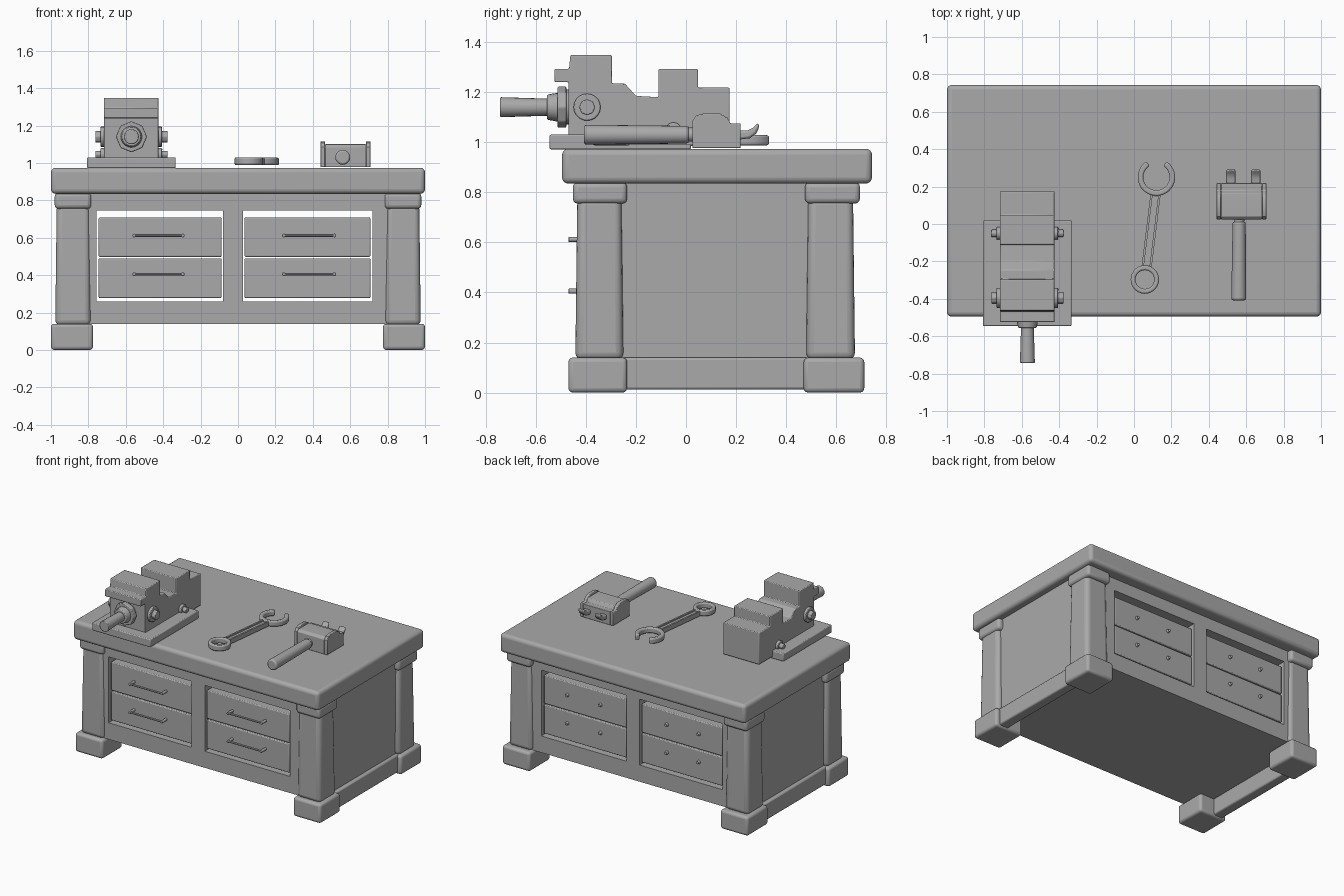
import bpy, bmesh, math
from mathutils import Vector, Matrix

if "Cube" in bpy.data.objects:
    bpy.data.objects.remove(bpy.data.objects["Cube"])

grey = bpy.data.materials.new("workshop grey")
grey.diffuse_color = (0.4, 0.4, 0.4, 1)
grey.use_nodes = True
grey.node_tree.nodes["Principled BSDF"].inputs["Base Color"].default_value = grey.diffuse_color


def finish(name, bm, bevel=0.0, segments=2):
    bmesh.ops.recalc_face_normals(bm, faces=bm.faces)
    mesh = bpy.data.meshes.new(name)
    bm.to_mesh(mesh)
    bm.free()
    mesh.materials.append(grey)
    ob = bpy.data.objects.new(name, mesh)
    bpy.context.collection.objects.link(ob)
    if bevel:
        mod = ob.modifiers.new("Bevel", 'BEVEL')
        mod.width, mod.segments = bevel, segments
        mod.limit_method, mod.angle_limit = 'ANGLE', math.radians(40)
    bpy.ops.object.select_all(action='DESELECT')
    bpy.context.view_layer.objects.active = ob
    ob.select_set(True)
    bpy.ops.object.shade_smooth_by_angle(angle=math.radians(35))
    return ob


def box(name, x, y, z, bevel=0.0, segments=2, taper=1.0):
    bm = bmesh.new()
    bmesh.ops.create_cube(bm, size=1)
    for v in bm.verts:
        k = taper if v.co.z > 0 else 1
        v.co = Vector((sum(x) / 2 + v.co.x * k * (x[1] - x[0]),
                       sum(y) / 2 + v.co.y * k * (y[1] - y[0]),
                       sum(z) / 2 + v.co.z * (z[1] - z[0])))
    return finish(name, bm, bevel, segments)


def rod(name, a, b, r1, r2=None, sides=20, bevel=0.0):
    a, b = Vector(a), Vector(b)
    bm = bmesh.new()
    rot = (b - a).to_track_quat('Z', 'Y').to_matrix().to_4x4()
    bmesh.ops.create_cone(bm, cap_ends=True, segments=sides, radius1=r1,
                          radius2=r1 if r2 is None else r2, depth=(b - a).length,
                          matrix=Matrix.Translation((a + b) / 2) @ rot)
    return finish(name, bm, bevel)


def extrude_x(name, points, x, bevel=0.0):
    """Extrude a (y, z) outline between two x values."""
    bm = bmesh.new()
    f = bm.faces.new([bm.verts.new((x[0], *p)) for p in points])
    g = bmesh.ops.extrude_face_region(bm, geom=[f])
    bmesh.ops.translate(bm, vec=(x[1] - x[0], 0, 0),
                        verts=[v for v in g['geom'] if isinstance(v, bmesh.types.BMVert)])
    return finish(name, bm, bevel)


def ring(name, centre, r_in, r_out, z, start=0, sweep=360, steps=28):
    """Flat ring or open jaw with a rectangular section."""
    bm = bmesh.new()
    closed = sweep == 360
    loops = []
    for i in range(steps if closed else steps + 1):
        t = math.radians(start + sweep * i / steps)
        loops.append([bm.verts.new((centre[0] + r * math.cos(t), centre[1] + r * math.sin(t), h))
                      for r, h in ((r_in, z[0]), (r_out, z[0]), (r_out, z[1]), (r_in, z[1]))])
    for i in range(steps):
        p, q = loops[i], loops[(i + 1) % len(loops)]
        for k in range(4):
            bm.faces.new((p[k], p[(k + 1) % 4], q[(k + 1) % 4], q[k]))
    if not closed:
        bm.faces.new(loops[0])
        bm.faces.new(loops[-1])
    return finish(name, bm, 0.008)


# Bench top with a soft edge
box("bench_top", (-1, 1), (-0.495, 0.743), (0.835, 0.974), 0.025, 4)

# Legs: foot, tapered post and capital at each corner
for s in (-1, 1):
    def sx(a, b):
        return tuple(sorted((s * a, s * b)))
    for foot_y, post_y, cap_y in (((-0.47, -0.235), (-0.442, -0.25), (-0.452, -0.235)),
                                  ((0.47, 0.712), (0.48, 0.675), (0.475, 0.695))):
        box("foot", sx(0.775, 1.0), foot_y, (0, 0.14), 0.018, 3)
        box("leg_post", sx(0.785, 0.977), post_y, (0.13, 0.78), 0.03, 4, taper=0.92)
        box("leg_capital", sx(0.785, 0.98), cap_y, (0.755, 0.84), 0.02, 3)
    box("side_rail", sx(0.895, 0.97), (-0.26, 0.49), (0.012, 0.14), 0.01)

# Cabinet carcass, open from front to back around the drawers
depth = (-0.425, 0.655)
wall = 0.943
box("cabinet_floor", (-wall, wall), depth, (0.138, 0.26))
box("cabinet_ceiling", (-wall, wall), depth, (0.745, 0.836))
for name, x in (("cabinet_side", (-wall, -0.757)), ("cabinet_divider", (-0.08, 0.027)),
                ("cabinet_side", (0.72, wall))):
    box(name, x, depth, (0.26, 0.745))

# Drawers with bar handles and rear bolt heads
for x0, x1, h0, h1 in ((-0.745, -0.087, -0.555, -0.295), (0.035, 0.708, 0.245, 0.515)):
    for z0, z1, hz in ((0.278, 0.49, 0.405), (0.498, 0.708, 0.612)):
        box("drawer", (x0, x1), (-0.415, 0.643), (z0, z1), 0.006)
        rod("handle_bar", (h0, -0.461, hz), (h1, -0.461, hz), 0.007, sides=10)
        for hx in (h0, h1):
            rod("handle_stem", (hx, -0.47, hz), (hx, -0.41, hz), 0.010, sides=12, bevel=0.003)
            rod("handle_bolt", (hx, 0.635, hz), (hx, 0.66, hz), 0.015, 0.010, sides=12)

# Vise: base plate and stepped jaw body
box("vise_base", (-0.807, -0.333), (-0.545, 0.02), (0.972, 1.03), 0.006)
outline = [(-0.47, 1.02), (-0.47, 1.24), (-0.525, 1.24), (-0.525, 1.293), (-0.467, 1.293),
           (-0.462, 1.348), (-0.296, 1.348), (-0.296, 1.235), (-0.245, 1.235), (-0.2, 1.185),
           (-0.11, 1.18), (-0.11, 1.292), (0.048, 1.292), (0.048, 1.218), (0.174, 1.218),
           (0.174, 0.985), (0.015, 0.985), (0.015, 1.02)]
extrude_x("vise_body", outline, (-0.717, -0.424), 0.005)

# Vise bolts on both cheeks
c = -0.57
for s in (-1, 1):
    for y, z, r in ((-0.395, 1.14, 0.054), (-0.05, 1.045, 0.034)):
        rod("vise_washer", (c + s * 0.14, y, z), (c + s * 0.165, y, z), r, bevel=0.005)
        rod("vise_bolt", (c + s * 0.155, y, z), (c + s * 0.193, y, z), r * 0.6, sides=8, bevel=0.004)

# Vise screw, nut and grip
for name, y0, y1, r0, r1, n in (("screw_collar", -0.465, -0.485, 0.07, 0.07, 20),
                                ("screw_nut", -0.478, -0.513, 0.083, 0.083, 8),
                                ("screw_neck", -0.51, -0.555, 0.058, 0.05, 20),
                                ("screw_grip", -0.55, -0.743, 0.034, 0.040, 20)):
    rod(name, (c, y0, 1.14), (c, y1, 1.14), r0, r1, n, 0.005)

# Wrench: closed ring, open jaw and shaft with raised edges
ring("wrench_ring", (0.058, -0.297), 0.05, 0.076, (0.988, 1.03))
ring("wrench_jaw", (0.12, 0.25), 0.07, 0.1, (0.988, 1.028), 122, 296)
low, high = Vector((0.068, -0.225)), Vector((0.116, 0.165))
side = Vector((high.y - low.y, low.x - high.x)).normalized()
for name, off, half, z in (("wrench_shaft", 0, 0.025, (0.99, 1.014)),
                           ("wrench_edge", -0.021, 0.006, (0.99, 1.024)),
                           ("wrench_edge", 0.021, 0.006, (0.99, 1.024))):
    bm = bmesh.new()
    bmesh.ops.create_cube(bm, size=1)
    for v in bm.verts:
        p = (high if v.co.y > 0 else low) + side * (off + math.copysign(half, v.co.x))
        v.co = (p.x, p.y, z[1] if v.co.z > 0 else z[0])
    finish(name, bm)

# Hammer: arched head, rear flange, two claws and a handle
head = [(0.025, 0.977), (0.025, 1.085), (0.04, 1.106), (0.07, 1.115), (0.135, 1.115),
        (0.165, 1.098), (0.178, 1.075), (0.218, 1.075), (0.218, 0.977)]
middle = [(y, min(z, 1.1)) for y, z in head]
extrude_x("hammer_head", middle, (0.465, 0.685), 0.003)
for x in ((0.441, 0.466), (0.684, 0.709)):
    extrude_x("hammer_cheek", head, x, 0.004)
claw = [(0.205, 1.01), (0.255, 1.016), (0.28, 1.034), (0.293, 1.06), (0.288, 1.078),
        (0.268, 1.058), (0.245, 1.047), (0.205, 1.046)]
for x in (0.518, 0.651):
    extrude_x("hammer_claw", claw, (x - 0.025, x + 0.025), 0.01)
rod("hammer_neck", (0.56, -0.03, 1.03), (0.562, 0.03, 1.03), 0.028)
rod("hammer_grip", (0.56, -0.408, 1.03), (0.562, 0.012, 1.03), 0.04, 0.035, bevel=0.01)
